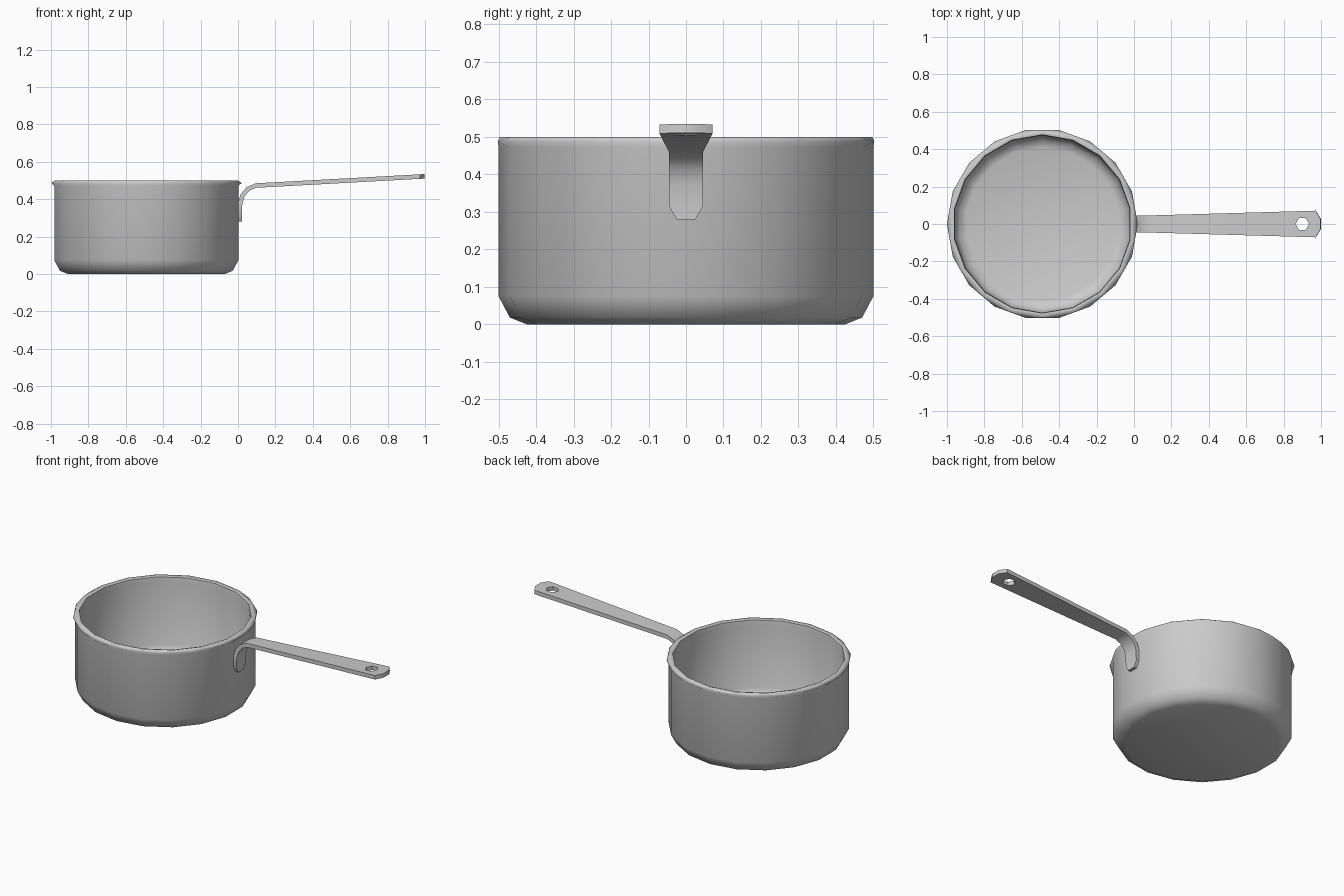
import bpy, bmesh, math
from mathutils import Vector

if "Cube" in bpy.data.objects:
    bpy.data.objects.remove(bpy.data.objects["Cube"])

SIDES = 18
CX = -0.49


def add_object(name, bm):
    bmesh.ops.recalc_face_normals(bm, faces=bm.faces)
    mesh = bpy.data.meshes.new(name)
    bm.to_mesh(mesh)
    bm.free()
    ob = bpy.data.objects.new(name, mesh)
    bpy.context.collection.objects.link(ob)
    return ob


def activate(ob):
    bpy.ops.object.select_all(action='DESELECT')
    ob.select_set(True)
    bpy.context.view_layer.objects.active = ob


def smooth(ob, degrees):
    activate(ob)
    bpy.ops.object.shade_smooth_by_angle(angle=math.radians(degrees))


# Pot: lathed shell; the lip's outer ring is turned half a step (third value)
profile = [(0.425, 0.0, 1), (0.47, 0.018, 1), (0.5, 0.075, 1), (0.5, 0.472, 1),
           (0.51, 0.487, 0), (0.497, 0.5, 1), (0.477, 0.494, 1),
           (0.474, 0.465, 1), (0.474, 0.085, 1), (0.452, 0.042, 1), (0.41, 0.028, 1)]
bm = bmesh.new()
rings = []
for r, z, half in profile:
    ring = []
    for i in range(SIDES):
        a = (i + 0.5 * half) * math.tau / SIDES
        ring.append(bm.verts.new((CX + r * math.cos(a), r * math.sin(a), z)))
    rings.append(ring)
for k in range(len(rings) - 1):
    lo, hi = rings[k], rings[k + 1]
    h0, h1 = profile[k][2], profile[k + 1][2]
    for i in range(SIDES):
        j = (i + 1) % SIDES
        if h0 == h1:
            bm.faces.new((lo[i], lo[j], hi[j], hi[i]))
        elif h0 > h1:    # zigzag up to the turned ring
            bm.faces.new((lo[i], lo[j], hi[j]))
            bm.faces.new((lo[i], hi[j], hi[i]))
        else:            # zigzag away from it
            bm.faces.new((lo[i], lo[j], hi[i]))
            bm.faces.new((lo[j], hi[j], hi[i]))
bm.faces.new(rings[0])
bm.faces.new(rings[-1])
pot = add_object("pot", bm)
smooth(pot, 50)

# Handle: flat bar swept along its side profile (x, z, half width)
path = [(0.009, 0.28, 0.025), (0.009, 0.315, 0.045), (0.011, 0.375, 0.045),
        (0.024, 0.42, 0.045), (0.052, 0.454, 0.045), (0.095, 0.473, 0.046),
        (0.972, 0.521, 0.071), (0.998, 0.5225, 0.028)]
T = 0.012
bm = bmesh.new()
sections = []
for i, (x, z, w) in enumerate(path):
    a, b = path[max(i - 1, 0)], path[min(i + 1, len(path) - 1)]
    if i == len(path) - 2:
        a = path[i]
    d = Vector((b[0] - a[0], 0, b[1] - a[1])).normalized()
    n = Vector((-d.z, 0, d.x)) * T
    p = Vector((x, 0, z))
    sections.append([bm.verts.new(p + n * s + Vector((0, w * t, 0)))
                     for s, t in ((1, -1), (1, 1), (-1, 1), (-1, -1))])
for s0, s1 in zip(sections, sections[1:]):
    for i in range(4):
        j = (i + 1) % 4
        bm.faces.new((s0[i], s0[j], s1[j], s1[i]))
bm.faces.new(sections[0])
bm.faces.new(sections[-1])
handle = add_object("handle", bm)

# Hanging hole cut near the handle's end
bpy.ops.mesh.primitive_cylinder_add(vertices=6, radius=0.036, depth=0.2,
                                    location=(0.9, 0, 0.517), rotation=(0, 0, math.pi / 6))
cutter = bpy.context.object
cutter.name = "hole_cutter"
cutter.hide_render = True
mod = handle.modifiers.new("hole", 'BOOLEAN')
mod.object = cutter
mod.operation = 'DIFFERENCE'
mod.solver = 'EXACT'
activate(handle)
bpy.ops.object.modifier_apply(modifier=mod.name)
bpy.data.objects.remove(cutter, do_unlink=True)
smooth(handle, 40)
